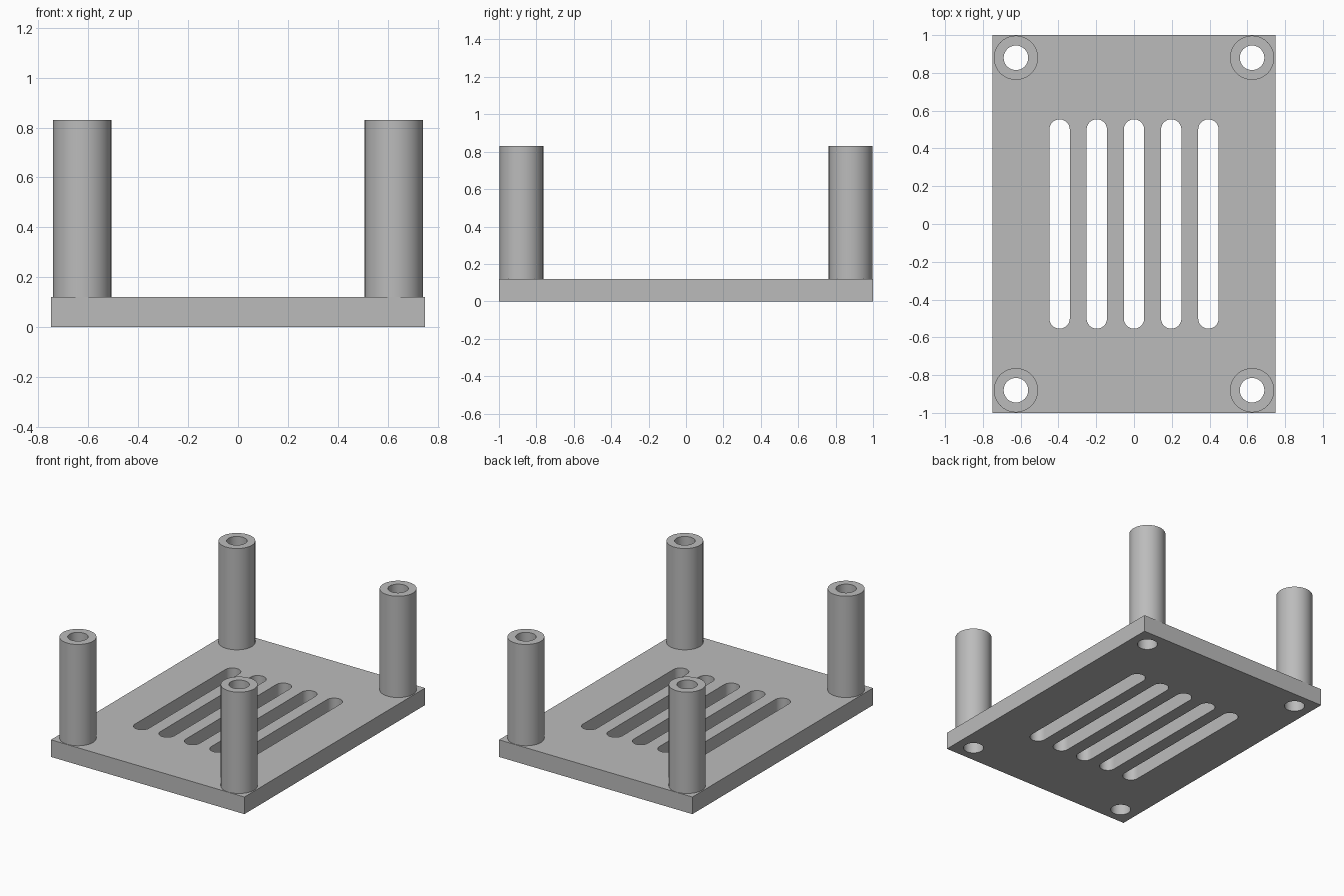
import bpy, bmesh, math

if "Cube" in bpy.data.objects:
    bpy.data.objects.remove(bpy.data.objects["Cube"])

WIDTH, LENGTH, THICK, TOP = 1.5, 2.0, 0.12, 0.83
POST_X, POST_Y, POST_R, HOLE_R = 0.625, 0.88, 0.117, 0.065
SLOT_R, SLOT_END, SLOT_STEP = 0.054, 0.554, 0.197

grey = bpy.data.materials.new("plain grey")
grey.use_nodes = True
grey.diffuse_color = (0.5, 0.5, 0.5, 1)
grey.node_tree.nodes["Principled BSDF"].inputs["Base Color"].default_value = (0.5, 0.5, 0.5, 1)


def stadium(x, y, r, half=0.0, n=32):
    """Closed outline with round ends; a circle when half is zero."""
    points = []
    for cy, start in ((y + half, 0), (y - half, math.pi)):
        for i in range(n + (half > 0)):
            a = start + math.pi * i / n
            points.append((x + r * math.cos(a), cy + r * math.sin(a)))
    return points


def extrude_outlines(name, outlines, z0, z1):
    """Solid between z0 and z1; inner outlines become through holes."""
    curve = bpy.data.curves.new(name, "CURVE")
    curve.dimensions = "2D"
    curve.fill_mode = "BOTH"
    curve.extrude = (z1 - z0) / 2
    for outline in outlines:
        spline = curve.splines.new("POLY")
        spline.points.add(len(outline) - 1)
        for point, (x, y) in zip(spline.points, outline):
            point.co = (x, y, 0, 1)
        spline.use_cyclic_u = True
    obj = bpy.data.objects.new(name, curve)
    bpy.context.collection.objects.link(obj)
    obj.location.z = (z0 + z1) / 2
    bpy.ops.object.select_all(action="DESELECT")
    obj.select_set(True)
    bpy.context.view_layer.objects.active = obj
    bpy.ops.object.convert(target="MESH")
    obj = bpy.context.object
    # Weld caps to walls and face everything outward
    bm = bmesh.new()
    bm.from_mesh(obj.data)
    bmesh.ops.remove_doubles(bm, verts=bm.verts, dist=0.0001)
    bmesh.ops.recalc_face_normals(bm, faces=bm.faces)
    bm.to_mesh(obj.data)
    bm.free()
    obj.data.materials.clear()
    obj.data.materials.append(grey)
    bpy.ops.object.shade_smooth_by_angle(angle=math.radians(30))
    return obj


corners = {
    "front_right": (-POST_X, -POST_Y), "front_left": (POST_X, -POST_Y),
    "back_right": (-POST_X, POST_Y), "back_left": (POST_X, POST_Y),
}

# Base plate with ventilation slots and corner holes
w, l = WIDTH / 2, LENGTH / 2
plate = [[(-w, -l), (w, -l), (w, l), (-w, l)]]
plate += [stadium(i * SLOT_STEP, 0, SLOT_R, SLOT_END - SLOT_R) for i in range(-2, 3)]
plate += [stadium(x, y, HOLE_R) for x, y in corners.values()]
extrude_outlines("base_plate", plate, 0, THICK)

# Hollow standoff posts
for corner, (x, y) in corners.items():
    extrude_outlines(corner + "_post", [stadium(x, y, POST_R), stadium(x, y, HOLE_R)], THICK, TOP)
